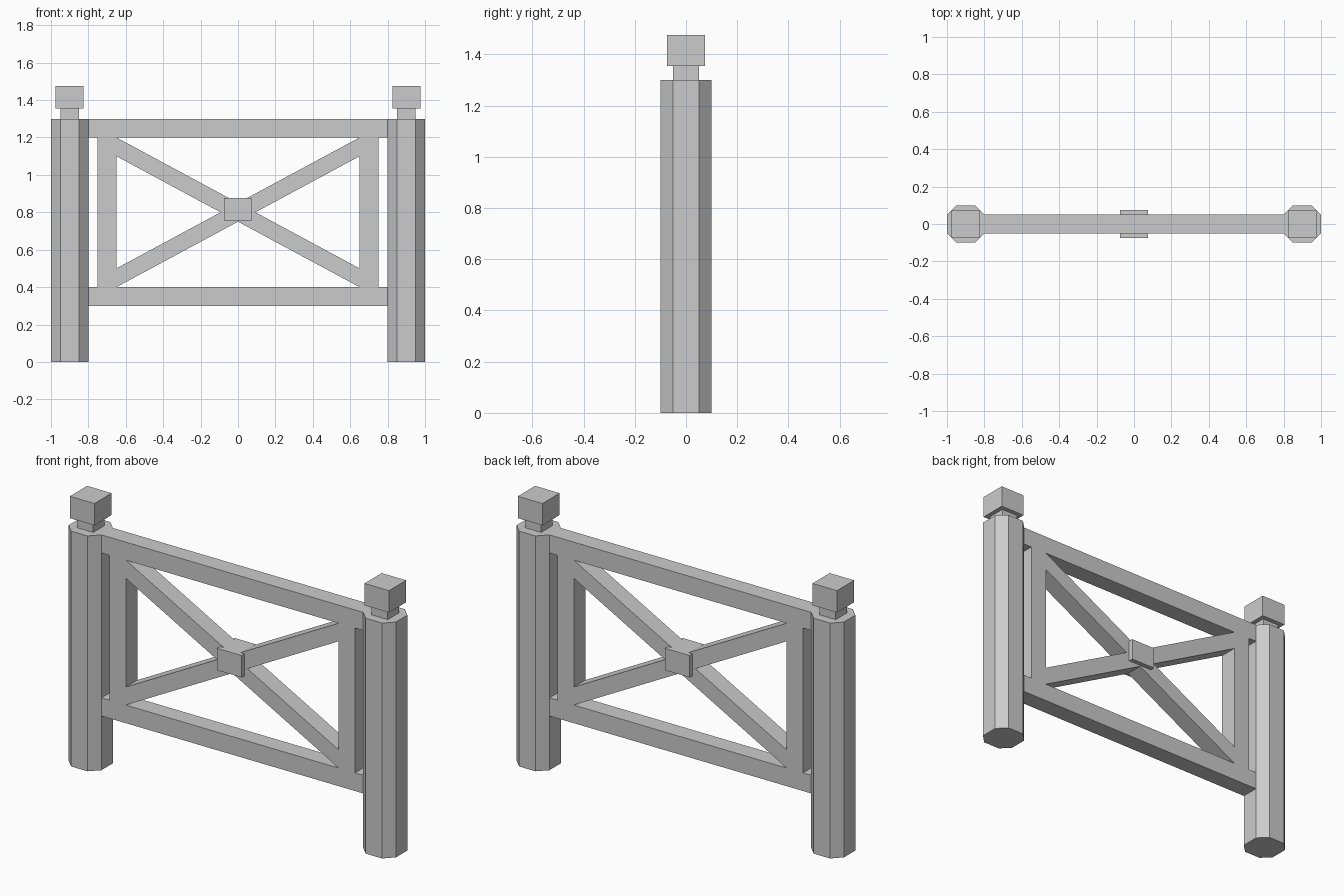
import bpy, bmesh
from mathutils import Vector

if "Cube" in bpy.data.objects:
    bpy.data.objects.remove(bpy.data.objects["Cube"])


def prism(name, outline, base, offset):
    """Extrude a flat outline (lifted to 3D by base) along offset."""
    bm = bmesh.new()
    face = bm.faces.new([bm.verts.new(base(u, v)) for u, v in outline])
    ext = bmesh.ops.extrude_face_region(bm, geom=[face], use_keep_orig=True)
    verts = [g for g in ext["geom"] if isinstance(g, bmesh.types.BMVert)]
    bmesh.ops.translate(bm, verts=verts, vec=Vector(offset))
    bmesh.ops.recalc_face_normals(bm, faces=bm.faces)
    mesh = bpy.data.meshes.new(name)
    bm.to_mesh(mesh)
    bm.free()
    obj = bpy.data.objects.new(name, mesh)
    bpy.context.collection.objects.link(obj)
    return obj


def box(name, x0, x1, half_y, z0, z1):
    outline = [(x0, -half_y), (x1, -half_y), (x1, half_y), (x0, half_y)]
    return prism(name, outline, lambda x, y: (x, y, z0), (0, 0, z1 - z0))


# Posts with necks and caps, plus the panel uprights, on both sides
octagon = [(0.1, -0.05), (0.1, 0.05), (0.05, 0.1), (-0.05, 0.1),
           (-0.1, 0.05), (-0.1, -0.05), (-0.05, -0.1), (0.05, -0.1)]
for side, s in (("left", -1), ("right", 1)):
    cx = 0.9 * s
    prism(side + "_post", [(cx + x, y) for x, y in octagon],
          lambda x, y: (x, y, 0), (0, 0, 1.3))
    box(side + "_post_neck", cx - 0.05, cx + 0.05, 0.05, 1.3, 1.355)
    box(side + "_post_cap", cx - 0.075, cx + 0.075, 0.075, 1.355, 1.476)
    box(side + "_upright", 0.7 * s - 0.05, 0.7 * s + 0.05, 0.05, 0.4, 1.2)

# Horizontal rails
box("top_rail", -0.8, 0.8, 0.05, 1.2, 1.3)
box("bottom_rail", -0.8, 0.8, 0.05, 0.3, 0.4)

# Crossed braces as one X-shaped profile
cross = [(-0.65, 1.2), (-0.65, 1.1), (-0.093, 0.8), (-0.65, 0.5), (-0.65, 0.4),
         (0, 0.75), (0.65, 0.4), (0.65, 0.5), (0.093, 0.8), (0.65, 1.1),
         (0.65, 1.2), (0, 0.85)]
prism("cross_brace", cross, lambda x, z: (x, -0.05, z), (0, 0.1, 0))

# Block over the crossing
box("centre_block", -0.075, 0.075, 0.075, 0.756, 0.877)
